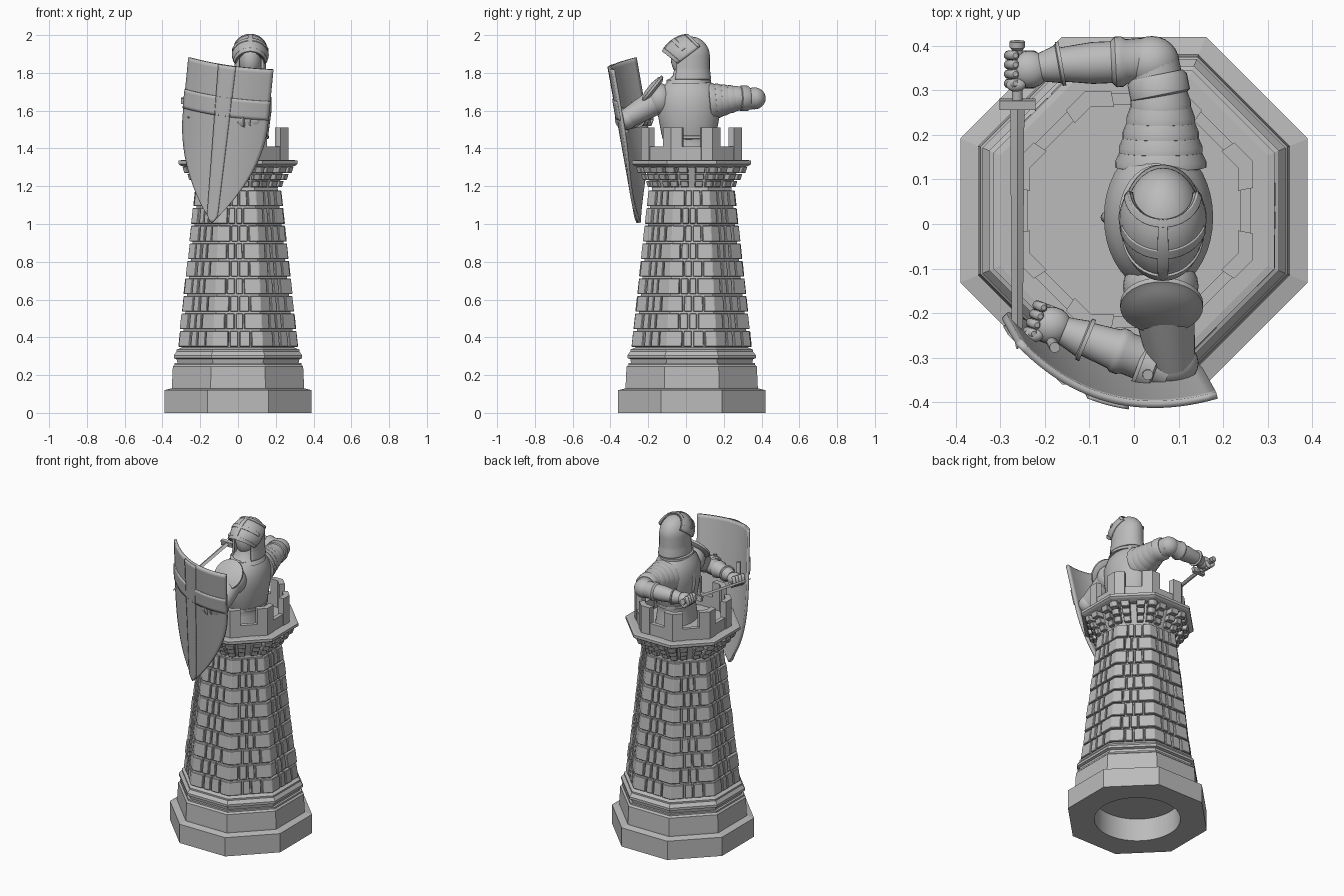
import bpy, bmesh, math, random
from math import sin, cos, radians, pi
from mathutils import Vector, Matrix

random.seed(4)
if "Cube" in bpy.data.objects:
    bpy.data.objects.remove(bpy.data.objects["Cube"])

grey = bpy.data.materials.new("plain grey")
grey.use_nodes = True
grey.diffuse_color = (0.5, 0.5, 0.5, 1)
grey.node_tree.nodes["Principled BSDF"].inputs["Base Color"].default_value = (0.5, 0.5, 0.5, 1)
CENTRE = Vector((0, 0.03, 0))


def finish(name, bm, smooth=True, thick=0, bevel=0):
    bmesh.ops.recalc_face_normals(bm, faces=bm.faces)
    me = bpy.data.meshes.new(name)
    bm.to_mesh(me)
    bm.free()
    me.materials.append(grey)
    if smooth:
        me.polygons.foreach_set("use_smooth", [True] * len(me.polygons))
        me.set_sharp_from_angle(angle=radians(38))
    ob = bpy.data.objects.new(name, me)
    bpy.context.collection.objects.link(ob)
    if thick:
        m = ob.modifiers.new("thickness", 'SOLIDIFY')
        m.thickness, m.offset = thick, 0
    if bevel:
        m = ob.modifiers.new("bevel", 'BEVEL')
        m.width, m.segments = bevel, 1
    return ob


def spin(name, p0, p1, profile, seg=28, flat=(1, 1), turn=0, smooth=True):
    """Rings of (fraction along the axis, radius) from p0 to p1, capped."""
    p0, p1 = Vector(p0), Vector(p1)
    q = (p1 - p0).to_track_quat('Z', 'Y')
    bm = bmesh.new()
    rings = []
    for t, r in profile:
        rings.append([bm.verts.new(p0.lerp(p1, t) + q @ Vector(
            (r * flat[0] * cos(turn + 2 * pi * i / seg), r * flat[1] * sin(turn + 2 * pi * i / seg), 0)))
            for i in range(seg)])
    for a, b in zip(rings, rings[1:]):
        for i in range(seg):
            j = (i + 1) % seg
            bm.faces.new((a[i], a[j], b[j], b[i]))
    bm.faces.new(rings[0][::-1])
    bm.faces.new(rings[-1])
    return finish(name, bm, smooth)


def blob(name, loc, size):
    bm = bmesh.new()
    bmesh.ops.create_uvsphere(bm, u_segments=24, v_segments=14, radius=1,
                              matrix=Matrix.Translation(loc) @ Matrix.Diagonal((*size, 1)))
    return finish(name, bm)


def sheet(name, f, nu=20, nv=20, thick=0.012):
    """Curved plate from a function of u and v, each 0 to 1."""
    bm = bmesh.new()
    g = [[bm.verts.new(f(i / nu, j / nv)) for i in range(nu + 1)] for j in range(nv + 1)]
    for j in range(nv):
        for i in range(nu):
            bm.faces.new((g[j][i], g[j][i + 1], g[j + 1][i + 1], g[j + 1][i]))
    bmesh.ops.remove_doubles(bm, verts=bm.verts, dist=0.0005)
    return finish(name, bm, thick=thick)


# ---- Octagonal tower ----
K = 1 / cos(pi / 8)


def octagon(name, profile):
    """Stack of octagons given as (height, half width across flats)."""
    return spin(name, CENTRE, CENTRE + Vector((0, 0, 1)), [(z, a * K) for z, a in profile], 8, turn=pi / 8, smooth=False)


def rim(u, a, z):
    k = math.floor(u)
    p, q = (Vector((cos(pi / 8 + pi / 4 * n), sin(pi / 8 + pi / 4 * n), 0)) * a * K for n in (k, k + 1))
    return CENTRE + p.lerp(q, u - k) + Vector((0, 0, z))


def block(bm, u0, u1, z0, z1, a0, a1, t):
    """Stone following the octagon from side position u0 to u1."""
    us = [u0] + [k for k in range(math.floor(u0) + 1, math.ceil(u1))] + [u1]
    rows = [[bm.verts.new(rim(u, a, z)) for a, z in ((a0, z0), (a1, z1), (a1 - t, z1), (a0 - t, z0))] for u in us]
    for a, b in zip(rows, rows[1:]):
        for i in range(4):
            bm.faces.new((a[i], b[i], b[(i + 1) % 4], a[(i + 1) % 4]))
    bm.faces.new(rows[0])
    bm.faces.new(rows[-1][::-1])


base = octagon("base", [(0, .39), (.12, .39), (.13, .35), (.14, .35), (.245, .345), (.255, .335), (.265, .335)])
hole = spin("base_hole_cutter", (0, .03, -.1), (0, .03, .145), [(0, .25), (1, .25)], 48)
hole.hide_render = True
hole.hide_set(True)
cut = base.modifiers.new("hollow", 'BOOLEAN')
cut.object, cut.solver = hole, 'EXACT'
octagon("base_moulding", [(.26, .32), (.285, .325), (.29, .34), (.305, .34), (.325, .325), (.335, .325), (.345, .3)])
octagon("tower_core", [(.33, .3), (1.19, .21), (1.31, .25)])
octagon("ledge", [(1.3, .28), (1.31, .305), (1.318, .315), (1.335, .315), (1.338, .3)])

# Brick courses, alternating long and short corner stones
bm = bmesh.new()
PITCH = .093
for row in range(9):
    z0 = .35 + row * PITCH
    a0 = .316 - row * PITCH * .108
    for k in range(8):
        if row % 2:
            spans = [(-.36, .22), (.255, .42), (.455, .605)]
        else:
            spans = [(-.22, .3), (.335, .5), (.535, .745)]
        for s, e in spans:
            out = random.uniform(-.003, .003)
            block(bm, k + s, k + e, z0, z0 + .083, a0 + out, a0 + out - .009, .03)
finish("bricks", bm, False, bevel=.003)

# Stepped corbels under the ledge
bm = bmesh.new()
for k in range(8):
    for s, e in ((-.12, .12), (.2, .41), (.59, .8)):
        for step in range(3):
            z = 1.195 + .037 * step
            a = .232 + .026 * step
            block(bm, k + s, k + e, z, z + .033, a, a + .01, .06)
finish("corbels", bm, False, bevel=.003)

# Parapet wall with angled corner merlons
bm = bmesh.new()
for k in range(8):
    block(bm, k, k + 1, 1.33, 1.41, .263, .263, .025)
    block(bm, k - .27, k + .27, 1.335, 1.51, .267, .267, .034)
finish("battlements", bm, False)

# ---- Torso, turned towards -x ----
spin("breastplate", (.055, .015, 1.33), (.055, .015, 1.78),
     [(0, .15), (.2, .135), (.28, .135), (.32, .145), (.6, .168), (.75, .168), (.87, .145), (.95, .11), (1, .085)],
     40, (.73, 1))
for z, r in ((1.46, .142), (1.755, .118)):
    spin("armour_rim", (.055, .015, z - .012), (.055, .015, z + .012),
         [(0, r * .9), (.2, r), (.8, r), (1, r * .9)], 40, (.76, 1))
spin("gorget", (.065, .01, 1.74), (.065, .01, 1.83), [(0, .115), (.3, .1), (.5, .08), (1, .07)], flat=(.85, 1))
blob("breast_ridge", (-.035, .015, 1.6), (.04, .02, .1))

# ---- Helmet, looking along -y ----
HEAD = Vector((.065, .015, 1.89))


def helmet(u, v):
    z = -.125 + .225 * v
    gap = radians(52) * (1 - max(0, min(1, (v - .5) / .25)))
    a = gap + (2 * pi - 2 * gap) * u
    r = math.sqrt(max(0, 1 - (z / .1) ** 2)) if z > 0 else 1 + .16 * max(0, -z / .125 - .55)
    return HEAD + Vector((.078 * r * sin(a), -.105 * r * cos(a), z))


def visor(name, u0, u1, v0, v1, off, thick):
    def f(u, v):
        a = radians(u0 + (u1 - u0) * u)
        b = radians(v0 + (v1 - v0) * v)
        d = Matrix.Rotation(radians(-48), 3, 'X') @ Vector((cos(b) * sin(a), -cos(b) * cos(a), sin(b)))
        peak = 1 + .12 * max(0, -b / .7) * cos(a)
        return HEAD + Vector((d.x * (.09 + off), d.y * (.118 + off) * peak, d.z * (.1 + off) + .004))
    return sheet(name, f, 24, 12, thick)


sheet("helmet", helmet, 40, 24)
blob("face", (.065, -.002, 1.875), (.062, .078, .1))
visor("visor", -90, 90, -38, 40, .003, .01)
visor("visor_brow_band", -88, 88, -38, -28, .009, .008)
visor("visor_back_band", -88, 88, 32, 40, .009, .008)
visor("visor_ridge", -7, 7, -38, 40, .009, .008)
visor("visor_cross_band", -70, 70, -4, 6, .008, .008)


# ---- Arms ----
def gauntlet(name, wrist, palm, along, fingers_to):
    """Cuff, palm and four curled fingers set out in the direction along."""
    wrist, palm, along, side = Vector(wrist), Vector(palm), Vector(along), Vector(fingers_to)
    spin(name + "_cuff", wrist.lerp(palm, -.35), wrist.lerp(palm, .55), [(0, .05), (.15, .05), (.2, .043), (1, .032)])
    blob(name + "_palm", palm, (.045, .042, .036))
    for i in range(4):
        p = palm + along * (i - 1.5) * .021
        for k in range(3):
            a = radians(60 - 75 * k)
            b = radians(60 - 75 * (k + 1))
            out = lambda t: p + side * (.018 + .03 * cos(t)) + Vector((0, 0, .034 * sin(t)))
            spin(name + "_finger", out(a), out(b), [(-.15, .006), (0, .011), (1, .011), (1.15, .006)], 10)
    blob(name + "_thumb", palm + side * .03 - along * .035 + Vector((0, 0, .02)), (.022, .015, .014))


# Sword arm: overlapping shoulder plates, elbow, forearm
for i in range(5):
    r = .108 - .009 * i
    y = .125 + .033 * i
    spin("shoulder_plate", (.06, y, 1.648 + .004 * i), (.06, y + .045, 1.652 + .004 * i),
         [(0, r * .9), (.06, r), (.35, r), (1, r * .86)], flat=(.95, .92))
spin("sword_upper_arm", (.06, .25, 1.66), (.045, .37, 1.665), [(0, .062), (.5, .06), (1, .055)])
blob("sword_elbow", (.04, .362, 1.665), (.062, .06, .058))
spin("sword_elbow_guard", (.06, .285, 1.665), (.05, .335, 1.665), [(0, .06), (.1, .068), (.8, .068), (1, .06)])
spin("sword_forearm", (.05, .368, 1.665), (-.19, .357, 1.665),
     [(0, .052), (.28, .05), (.32, .057), (.38, .057), (.42, .047), (.6, .047), (.9, .038), (1, .036)])
gauntlet("sword_gauntlet", (-.18, .357, 1.665), (-.235, .347, 1.665), (0, 1, 0), (-1, 0, 0))

# Shield arm: round shoulder plate, elbow, forearm
n = Vector((0, -.78, .62))
plate = Vector((.062, -.185, 1.712))
spin("round_shoulder_plate", plate - n * .022, plate + n * .02,
     [(0, .07), (.3, .093), (.6, .093), (.66, .082), (.8, .07), (1, .03)], 32)
blob("shield_shoulder", (.06, -.14, 1.66), (.085, .075, .085))
spin("shield_upper_arm", (.06, -.14, 1.66), (.085, -.31, 1.56), [(0, .072), (.6, .062), (1, .052)])
blob("shield_elbow", (.085, -.312, 1.555), (.06, .052, .055))
spin("shield_elbow_guard", (.05, -.325, 1.555), (.01, -.31, 1.555), [(0, .05), (.1, .057), (.8, .057), (1, .05)])
spin("shield_forearm", (.08, -.325, 1.555), (-.13, -.25, 1.56),
     [(0, .05), (.45, .047), (.5, .052), (.56, .052), (.6, .046), (1, .036)])
gauntlet("shield_gauntlet", (-.125, -.253, 1.56), (-.185, -.228, 1.56), (.35, .93, 0), (-.93, .35, 0))

# ---- Sword ----
pommel = Vector((-.262, .41, 1.675))
tip = Vector((-.262, -.28, 1.56))
spin("sword_blade", pommel.lerp(tip, .2), tip, [(0, .02), (.9, .016), (1, .003)], 4, (.8, .45))
spin("sword_grip", pommel, pommel.lerp(tip, .2), [(0, .017), (.1, .017), (.14, .012), (1, .012)], 14)
spin("sword_guard", pommel.lerp(tip, .19), pommel.lerp(tip, .22), [(0, .022), (1, .022)], 4, (2.6, 1), pi / 4, False)

# ---- Shield with raised cross ----
PLACE = (Matrix.Translation((-.055, -.392, 1.84)) @ Matrix.Rotation(radians(-16), 4, 'Z')
         @ Matrix.Rotation(radians(8), 4, 'X') @ Matrix.Rotation(radians(8), 4, 'Y'))


def half(s):
    return .232 * (1 - max(0, (s - .35) / .65) ** 2)


def bent(x, s, off):
    return PLACE @ Vector((x, 1.3 * x * x - off, -.85 * s))


sheet("shield", lambda u, v: bent((2 * u - 1) * half(v), v, 0), 24, 40, .016)
sheet("shield_cross_upright", lambda u, v: bent((2 * u - 1) * min(half(v), .048 - .02 * v), v, .011), 6, 40, .009)
sheet("shield_cross_bar", lambda u, v: bent((2 * u - 1) * .236, .2 + .12 * v, .011), 24, 6, .009)
for x in (-.12, .1):
    spin("shield_strap", bent(x, .26, -.03), bent(x, .42, -.03), [(0, .012), (1, .012)], 10)
